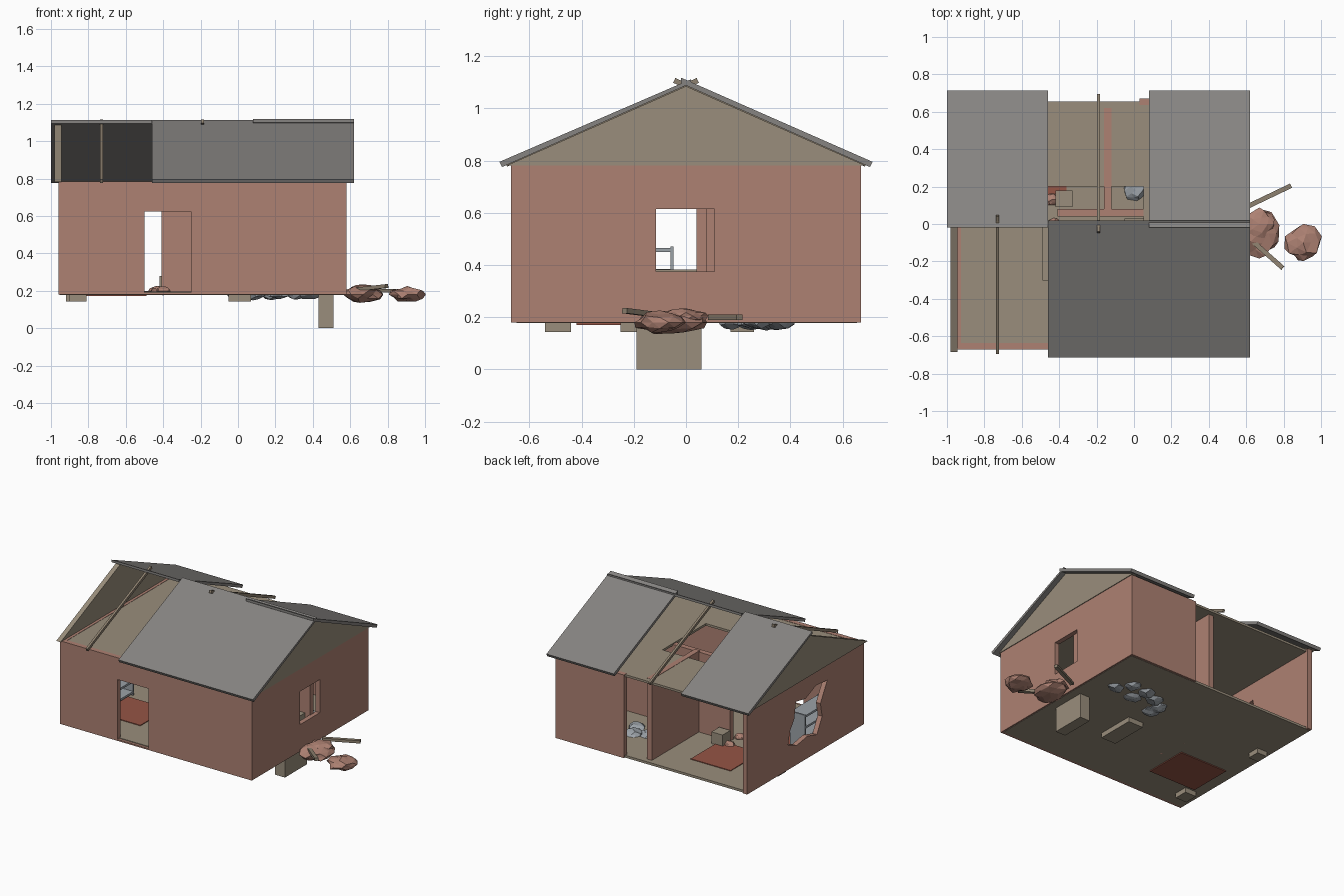
import bpy, bmesh, math, random
from mathutils import Vector, Matrix

if "Cube" in bpy.data.objects:
    bpy.data.objects.remove(bpy.data.objects["Cube"])

random.seed(4)
COLORS = {"brick": (0.42, 0.22, 0.17), "plaster": (0.32, 0.27, 0.20), "slate": (0.24, 0.23, 0.22),
          "rug": (0.30, 0.09, 0.06), "stone": (0.33, 0.36, 0.39), "wood": (0.27, 0.22, 0.16)}
MATS = {}
for key, c in COLORS.items():
    MATS[key] = bpy.data.materials.new(key)
    MATS[key].diffuse_color = (*c, 1)


def finish(name, bm, mat):
    bmesh.ops.recalc_face_normals(bm, faces=bm.faces)
    me = bpy.data.meshes.new(name)
    bm.to_mesh(me)
    bm.free()
    ob = bpy.data.objects.new(name, me)
    bpy.context.collection.objects.link(ob)
    if mat:
        me.materials.append(MATS[mat])
    return ob


def box(name, x0, x1, y0, y1, z0, z1, mat=None):
    bm = bmesh.new()
    bmesh.ops.create_cube(bm, size=1)
    for v in bm.verts:
        v.co = Vector(((x0, x1)[v.co.x > 0], (y0, y1)[v.co.y > 0], (z0, z1)[v.co.z > 0]))
    return finish(name, bm, mat)


def prism(name, yz, x0, x1, mat=None):
    """Profile in the y-z plane, extruded along x."""
    bm = bmesh.new()
    f = bm.faces.new([bm.verts.new((x0, y, z)) for y, z in yz])
    ext = bmesh.ops.extrude_face_region(bm, geom=[f])
    for v in ext["geom"]:
        if isinstance(v, bmesh.types.BMVert):
            v.co.x = x1
    return finish(name, bm, mat)


def beam(name, p, q, w, h, mat="wood"):
    """Square timber between two points."""
    p, q = Vector(p), Vector(q)
    d = q - p
    bm = bmesh.new()
    bmesh.ops.create_cube(bm, size=1)
    rot = d.to_track_quat('Y', 'Z').to_matrix().to_4x4()
    m = Matrix.Translation((p + q) / 2) @ rot @ Matrix.Diagonal((w, d.length, h, 1))
    bmesh.ops.transform(bm, matrix=m, verts=bm.verts)
    return finish(name, bm, mat)


def rock(name, x, y, z, rx, ry, rz, mat):
    bm = bmesh.new()
    bmesh.ops.create_icosphere(bm, subdivisions=2, radius=1)
    for v in bm.verts:
        k = random.uniform(0.75, 1.05)
        v.co = Vector((x + v.co.x * rx * k, y + v.co.y * ry * k, z + v.co.z * rz * k))
    return finish(name, bm, mat)


def cut(ob, cutter):
    mod = ob.modifiers.new("opening", 'BOOLEAN')
    mod.operation, mod.object, mod.solver = 'DIFFERENCE', cutter, 'EXACT'
    bpy.context.view_layer.objects.active = ob
    bpy.ops.object.modifier_apply(modifier=mod.name)
    bpy.data.objects.remove(cutter)


# outer walls with door, window and broken hole; the back is largely missing
front = box("front_wall", -0.96, 0.58, -0.67, -0.635, 0.18, 0.783, "brick")
cut(front, box("door_cutter", -0.5, -0.25, -0.8, -0.5, 0.19, 0.625))
right = box("right_wall", 0.545, 0.58, -0.655, 0.67, 0.18, 0.783, "brick")
cut(right, box("window_cutter", 0.4, 0.7, -0.115, 0.11, 0.375, 0.615))
left = box("left_wall", -0.96, -0.925, -0.655, 0.67, 0.18, 0.783, "brick")
cut(left, prism("hole_cutter", [(0.20, 0.36), (0.10, 0.32), (-0.02, 0.34), (-0.13, 0.31), (-0.19, 0.42),
                                (-0.17, 0.52), (-0.25, 0.66), (-0.12, 0.67), (0.0, 0.62),
                                (0.11, 0.64), (0.13, 0.52), (0.18, 0.45)], -1.1, -0.8))
box("back_wall", 0.03, 0.56, 0.635, 0.67, 0.18, 0.783, "brick")

# inner walls
box("cross_partition", -0.41, 0.55, 0.04, 0.08, 0.19, 0.775, "brick")
box("back_partition", -0.16, -0.12, 0.07, 0.62, 0.19, 0.783, "brick")

# floor and ceiling with a broken-in opening
box("floor", -0.955, 0.57, -0.65, 0.655, 0.178, 0.195, "plaster")
ceiling = box("ceiling", -0.95, 0.57, -0.645, 0.655, 0.765, 0.781, "plaster")
cut(ceiling, box("ceiling_cutter", -0.49, 0.05, -0.30, 0.20, 0.7, 0.9))

# gable ends
for side, x in (("left", -0.98), ("right", 0.55)):
    prism(side + "_gable", [(-0.685, 0.782), (0.685, 0.782), (0, 1.085)], x, x + 0.035, "plaster")

# roof slabs: (x range, side), each running a little past the ridge
for name, x0, x1, s in (("front_roof", -0.46, 0.62, -1),
                        ("back_roof_left", -1.0, -0.46, 1), ("back_roof_right", 0.08, 0.62, 1)):
    lift = 0.006 if name == "back_roof_right" else 0
    prism(name, [(s * 0.705, 0.775), (s * 0.715, 0.795), (-s * 0.02, 1.112 + lift),
                 (-s * 0.02, 1.094 + lift), (0, 1.088)], x0, x1, "slate")

# bare rafters in the roof gaps
for name, x, s in (("front_rafter", -0.73, -1), ("back_rafter", -0.19, 1)):
    beam(name, (x, s * 0.69, 0.786), (x, -s * 0.045, 1.107), 0.016, 0.02)

# furniture
box("cabinet", 0.43, 0.51, -0.19, 0.06, 0.0, 0.382, "plaster")
box("crate", -0.42, -0.33, 0.09, 0.18, 0.19, 0.28, "plaster")
box("back_rug", -0.68, -0.36, 0.12, 0.46, 0.19, 0.2, "rug")
box("front_rug", -0.87, -0.49, -0.42, -0.10, 0.171, 0.2, "rug")
for i in range(4):
    box(f"shelf_board_{i}", -0.92, -0.80, -0.36, -0.06, 0.21 + i * 0.08, 0.225 + i * 0.08, "stone")
for i, y in enumerate((-0.37, -0.06)):
    box(f"shelf_side_{i}", -0.92, -0.80, y, y + 0.012, 0.19, 0.47, "stone")

# blocks sunk through the floor
for i, (x0, x1, y0, y1) in enumerate(((-0.90, -0.81, -0.54, -0.44), (-0.92, -0.84, 0.17, 0.26),
                                      (-0.05, 0.07, -0.25, 0.03))):
    box(f"sunk_block_{i}", x0, x1, y0, y1, 0.143, 0.24, "plaster")

# stone rubble on the floor in the back room
for i, (x, y) in enumerate(((0.38, 0.27), (0.31, 0.36), (0.22, 0.25), (0.18, 0.35),
                            (0.08, 0.31), (0.0, 0.25), (0.01, 0.18))):
    rock(f"stone_rubble_{i}", x, y, 0.19, 0.07, 0.065, 0.04, "stone")
for i, (x, y) in enumerate(((-0.43, 0.0), (-0.44, 0.13), (-0.40, -0.2))):
    rock(f"brick_bit_{i}", x, y, 0.2, 0.04, 0.035, 0.025, "brick")

# fallen brickwork and planks outside the right wall
rock("brick_rubble_near", 0.67, -0.05, 0.18, 0.11, 0.14, 0.05, "brick")
rock("brick_rubble_upper", 0.67, 0.0, 0.205, 0.09, 0.09, 0.03, "brick")
rock("brick_rubble_far", 0.905, -0.1, 0.18, 0.1, 0.105, 0.045, "brick")
beam("plank_back", (0.61, 0.095, 0.2), (0.84, 0.205, 0.2), 0.025, 0.02)
beam("plank_front", (0.62, -0.08, 0.205), (0.795, -0.235, 0.225), 0.025, 0.02)

for m in bpy.data.materials:
    if m.users and not m.is_grease_pencil:
        m.use_nodes = True
        m.node_tree.nodes["Principled BSDF"].inputs["Base Color"].default_value = m.diffuse_color
